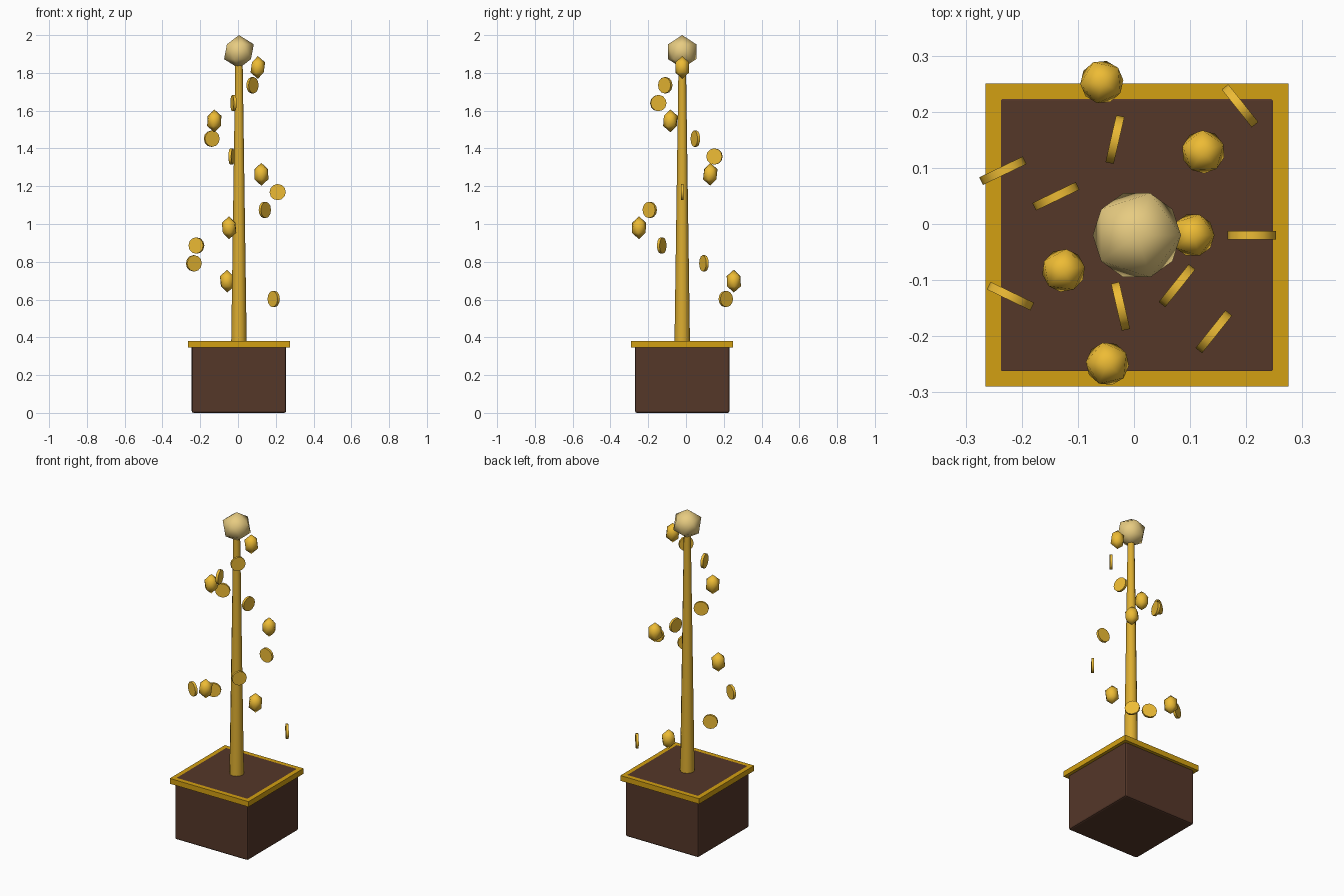
import bpy, math
from mathutils import Matrix

if "Cube" in bpy.data.objects:
    bpy.data.objects.remove(bpy.data.objects["Cube"])

CX, CY = 0.005, -0.02   # axis of pot and trunk


def material(name, rgb):
    m = bpy.data.materials.new(name)
    m.diffuse_color = (*rgb, 1)
    m.use_nodes = True
    m.node_tree.nodes["Principled BSDF"].inputs["Base Color"].default_value = m.diffuse_color
    return m


brown = material("brown", (0.09, 0.038, 0.022))
rim_gold = material("rim_gold", (0.65, 0.35, 0.006))
gold = material("gold", (0.72, 0.42, 0.03))
leaf_gold = material("leaf_gold", (0.85, 0.50, 0.035))
pale_gold = material("pale_gold", (0.80, 0.60, 0.22))


def finish(name, mat):
    ob = bpy.context.object
    ob.name = name
    ob.data.materials.append(mat)
    return ob


def box(name, size, z0, z1, mat, bevel=0):
    bpy.ops.mesh.primitive_cube_add(size=1, location=(CX, CY, (z0 + z1) / 2))
    ob = finish(name, mat)
    ob.data.transform(Matrix.Diagonal((size, size, z1 - z0, 1)))
    if bevel:
        mod = ob.modifiers.new("bevel", 'BEVEL')
        mod.width = bevel
        mod.segments = 2
    return ob


def gem(name, radius, stretch, loc, turn, mat):
    bpy.ops.mesh.primitive_ico_sphere_add(subdivisions=1, radius=radius,
                                          location=loc, rotation=(0, 0, turn))
    ob = finish(name, mat)
    ob.data.transform(Matrix.Diagonal((1, 1, stretch, 1)))
    bpy.ops.object.shade_smooth()


def coin(name, loc, turn):
    bpy.ops.mesh.primitive_cylinder_add(vertices=12, radius=0.043, depth=0.015,
                                        location=loc, rotation=(0, 0, turn))
    ob = finish(name, leaf_gold)
    ob.data.transform(Matrix.Rotation(math.pi / 2, 4, 'X'))
    bpy.ops.object.shade_smooth_by_angle(angle=math.radians(40))


# Pot and the lip round it
box("pot", 0.50, 0, 0.381, brown, 0.01)
box("pot_rim", 0.54, 0.347, 0.38, rim_gold)

# Tapered trunk
bpy.ops.mesh.primitive_cone_add(vertices=12, radius1=0.041, radius2=0.019,
                                depth=1.53, location=(CX, CY, 0.37 + 1.53 / 2))
finish("trunk", gold)
bpy.ops.object.shade_smooth_by_angle(angle=math.radians(40))

# Crown ball
gem("crown_ball", 0.088, 1, (CX, CY, 1.912), 0, pale_gold)

# Floating coins and gems spiralling up in a narrowing cone
for i in range(14):
    a = (i + 1) * math.tau / 7
    r = 0.295 - 0.015 * i
    loc = (CX + r * math.cos(a), CY + r * math.sin(a), 0.603 + 0.0943 * i)
    if i % 3 == 1:
        gem(f"gem_{i}", 0.043, 1.4, loc, -a, leaf_gold)
    else:
        coin(f"coin_{i}", loc, -a)
